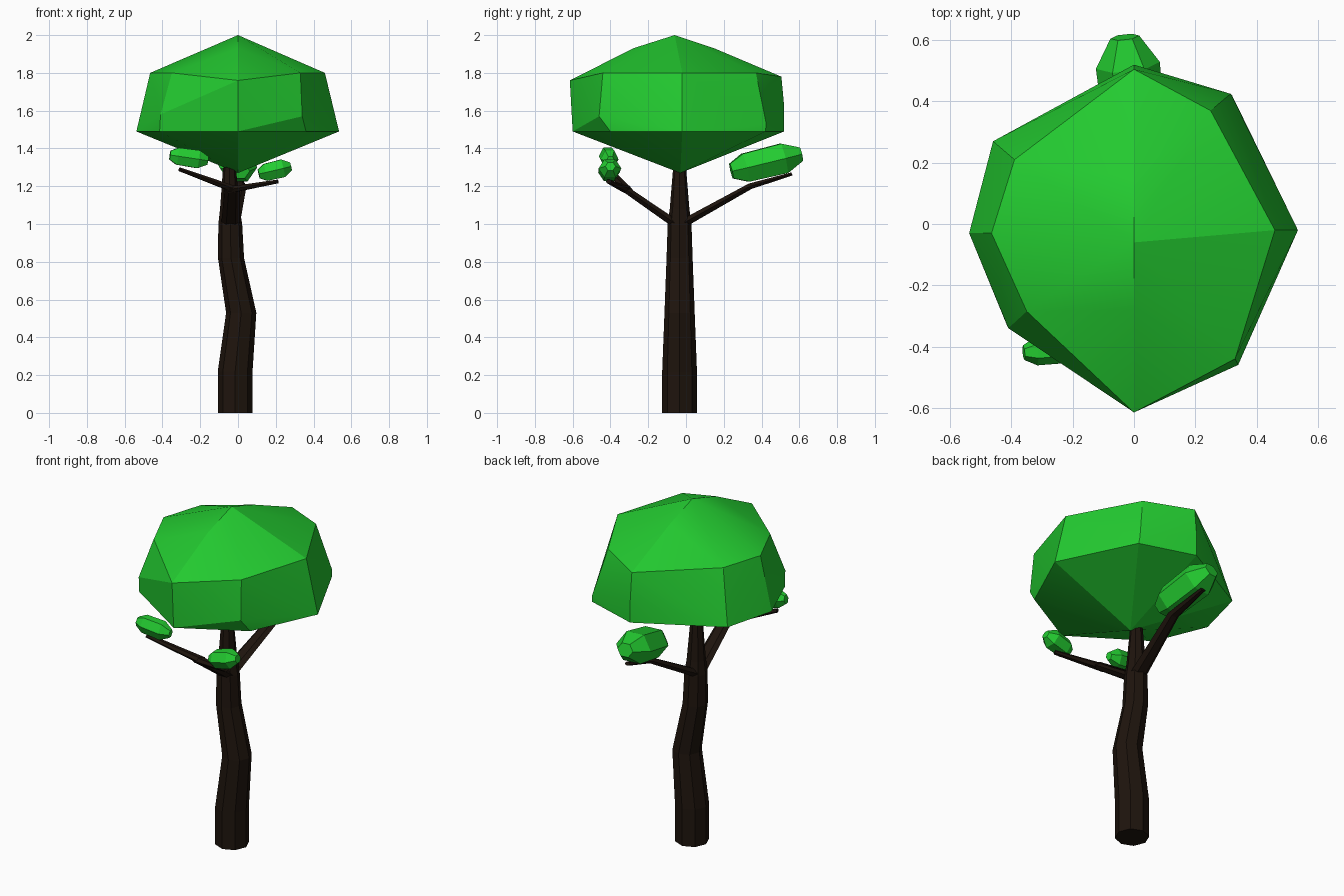
import bpy, bmesh, math
from mathutils import Vector

if "Cube" in bpy.data.objects:
    bpy.data.objects.remove(bpy.data.objects["Cube"])


def material(name, color):
    m = bpy.data.materials.new(name)
    m.diffuse_color = color
    m.use_nodes = True
    m.node_tree.nodes["Principled BSDF"].inputs["Base Color"].default_value = m.diffuse_color
    return m


LEAF = material("leaf_green", (0.017, 0.6, 0.03, 1))
BARK = material("dark_bark", (0.013, 0.007, 0.004, 1))


def finish(name, bm, mat):
    bmesh.ops.recalc_face_normals(bm, faces=bm.faces)
    mesh = bpy.data.meshes.new(name)
    bm.to_mesh(mesh)
    bm.free()
    mesh.materials.append(mat)
    ob = bpy.data.objects.new(name, mesh)
    bpy.context.collection.objects.link(ob)
    return ob


def loft(name, sections, mat, sides=6, axis=None):
    """Skin through sections of (centre, half width, half thickness)."""
    bm = bmesh.new()
    t = Vector(axis or Vector(sections[-1][0]) - Vector(sections[0][0])).normalized()
    side = t.cross(Vector((0, 0, 1)))
    side = side.normalized() if side.length > 0.01 else Vector((1, 0, 0))
    up = side.cross(t)
    rings = []
    for c, w, h in sections:
        ring = []
        for i in range(sides):
            a = 2 * math.pi * i / sides
            ring.append(bm.verts.new(Vector(c) + side * w * math.cos(a) + up * h * math.sin(a)))
        rings.append(ring)
    for r0, r1 in zip(rings, rings[1:]):
        for i in range(sides):
            j = (i + 1) % sides
            bm.faces.new((r0[i], r0[j], r1[j], r1[i]))
    bm.faces.new(rings[0][::-1])
    bm.faces.new(rings[-1])
    return finish(name, bm, mat)


def tuft(name, start, end, w, h):
    """Faceted leaf clump stretched between two points."""
    a, b = Vector(start), Vector(end)
    prof = ((0, 0.5), (0.2, 0.95), (0.75, 1.0), (1, 0.45))
    loft(name, [(a.lerp(b, f), w * s, h * s) for f, s in prof], LEAF)


# Trunk with a gentle S bend
trunk = [(0, -0.015, 0.092), (0.22, -0.015, 0.092), (0.53, 0.017, 0.08),
         (0.82, -0.037, 0.069), (1.0, -0.041, 0.063), (1.08, -0.043, 0.052), (1.3, -0.045, 0.034)]
loft("trunk", [((x, -0.034, z), r, r) for z, x, r in trunk], BARK, 8, (0, 0, 1))

# Branches: one to the back, one forking in front
loft("back_branch", [((-0.04, -0.02, 1.0), 0.05, 0.025), ((0.01, 0.34, 1.2), 0.035, 0.018),
                     ((-0.01, 0.56, 1.265), 0.018, 0.01)], BARK)
loft("front_branch", [((-0.04, -0.04, 0.99), 0.05, 0.025), ((-0.03, -0.33, 1.19), 0.04, 0.02)], BARK)
loft("left_fork", [((-0.01, -0.31, 1.18), 0.03, 0.02), ((-0.31, -0.41, 1.29), 0.016, 0.011)], BARK)
loft("right_fork", [((-0.05, -0.31, 1.18), 0.03, 0.02), ((0.21, -0.41, 1.225), 0.016, 0.011)], BARK)

# Small leaf clumps on the branch tips
tuft("back_tuft", (0.01, 0.24, 1.28), (-0.03, 0.61, 1.37), 0.105, 0.092)
tuft("left_tuft", (-0.36, -0.42, 1.365), (-0.16, -0.40, 1.335), 0.048, 0.055)
tuft("right_tuft", (0.11, -0.41, 1.265), (0.28, -0.40, 1.305), 0.06, 0.055)

# Crown: hull over upper, middle and lower rings plus its tips
crown_points = [
    (0, -0.06, 2.0), (0, -0.28, 1.93), (0, 0.15, 1.93), (0, -0.03, 1.27),
    (0.33, -0.44, 1.8), (0.46, -0.02, 1.8), (0.25, 0.37, 1.8), (0, 0.505, 1.78),
    (-0.39, 0.21, 1.8), (-0.465, -0.03, 1.8), (-0.35, -0.285, 1.8), (0, -0.615, 1.76),
    (0.34, -0.46, 1.57), (0.51, -0.02, 1.57), (0.315, 0.425, 1.53), (0, 0.52, 1.62),
    (-0.51, -0.03, 1.57), (-0.41, -0.34, 1.58),
    (0, -0.6, 1.49), (0.36, -0.4, 1.49), (0.535, -0.02, 1.49), (0.32, 0.42, 1.49),
    (0, 0.52, 1.49), (-0.46, 0.27, 1.49), (-0.538, -0.03, 1.49), (-0.415, -0.33, 1.49)]
bm = bmesh.new()
for p in crown_points:
    bm.verts.new(p)
hull = bmesh.ops.convex_hull(bm, input=bm.verts[:])
bmesh.ops.delete(bm, geom=[v for v in bm.verts if not v.link_faces], context="VERTS")
bmesh.ops.dissolve_limit(bm, angle_limit=math.radians(2), verts=bm.verts[:], edges=bm.edges[:])
crown = finish("crown", bm, LEAF)
bpy.context.view_layer.objects.active = crown
crown.select_set(True)
bpy.ops.object.shade_smooth_by_angle(angle=math.radians(18))
